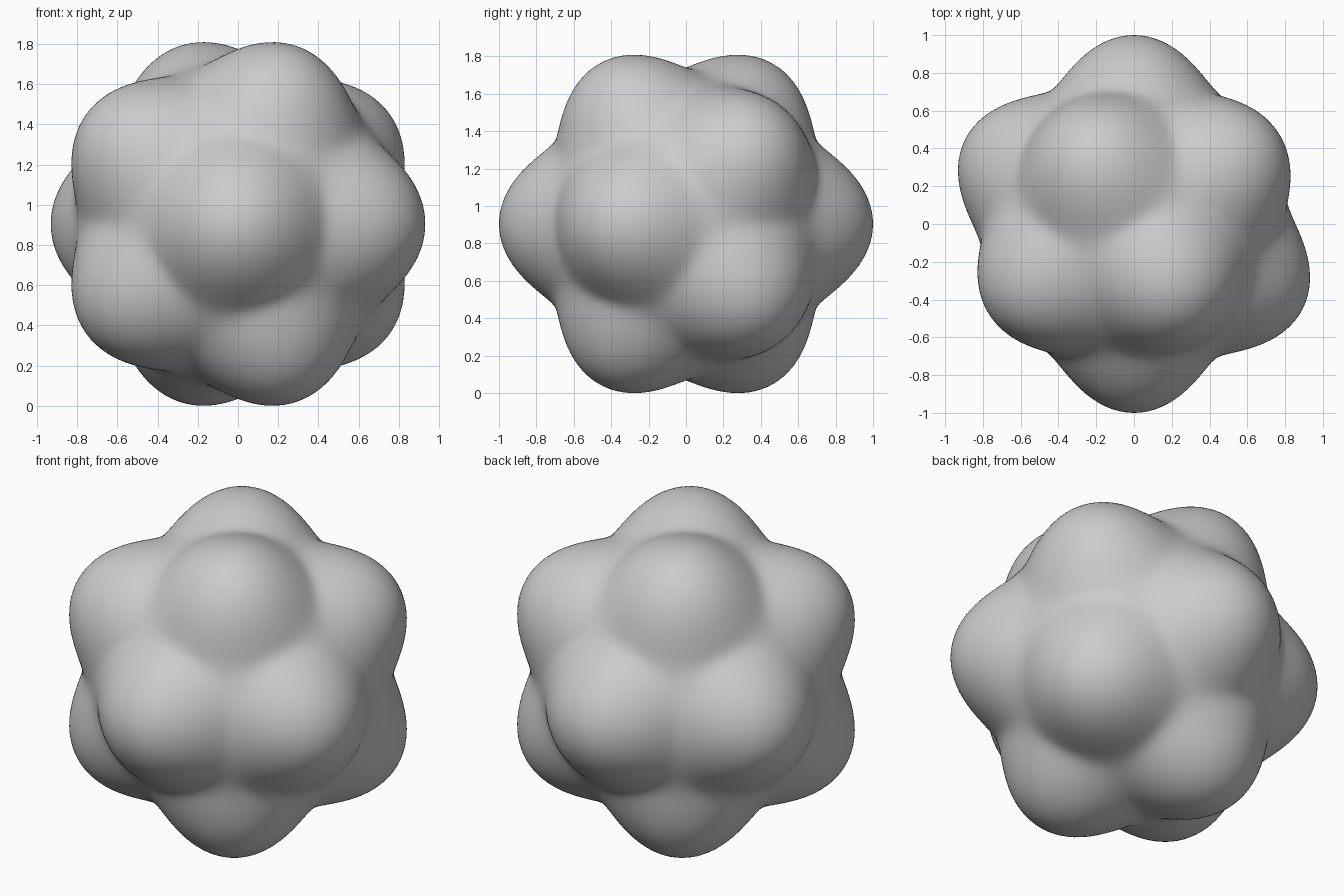
import bpy, bmesh, math
from mathutils import Vector

if "Cube" in bpy.data.objects:
    bpy.data.objects.remove(bpy.data.objects["Cube"])

# Bump directions: icosahedron corners with one axis along y
TILT = 1 / math.sqrt(5)
RING = 2 / math.sqrt(5)
bumps = [Vector((0, -1, 0)), Vector((0, 1, 0))]
for i in range(5):
    a = math.radians(72 * i)
    p = Vector((RING * math.cos(a), -TILT, RING * math.sin(a)))
    bumps += [p, -p]

WIDTH = math.radians(41)   # angular reach of a bump
BLEND = 0.012              # softness of the valleys


def bump_profile(angle):
    return 0.9 + 0.1 * math.cos(math.pi * min(angle, WIDTH) / WIDTH)


def radius(d):
    # Soft maximum of the rounded bump profiles
    r = [bump_profile(math.acos(max(-1, min(1, d.dot(b))))) for b in bumps]
    r = sorted(r, reverse=True)[:3]
    return r[0] + BLEND * math.log(sum(math.exp((v - r[0]) / BLEND) for v in r))


# Ball with twelve rounded bumps
bm = bmesh.new()
bmesh.ops.create_icosphere(bm, subdivisions=6, radius=1)
for v in bm.verts:
    d = v.co.normalized()
    v.co = d * radius(d)
low = min(v.co.z for v in bm.verts)
for v in bm.verts:
    v.co.z -= low
for f in bm.faces:
    f.smooth = True
mesh = bpy.data.meshes.new("bumpy_ball")
bm.to_mesh(mesh)
bm.free()
bpy.context.collection.objects.link(bpy.data.objects.new("bumpy_ball", mesh))
